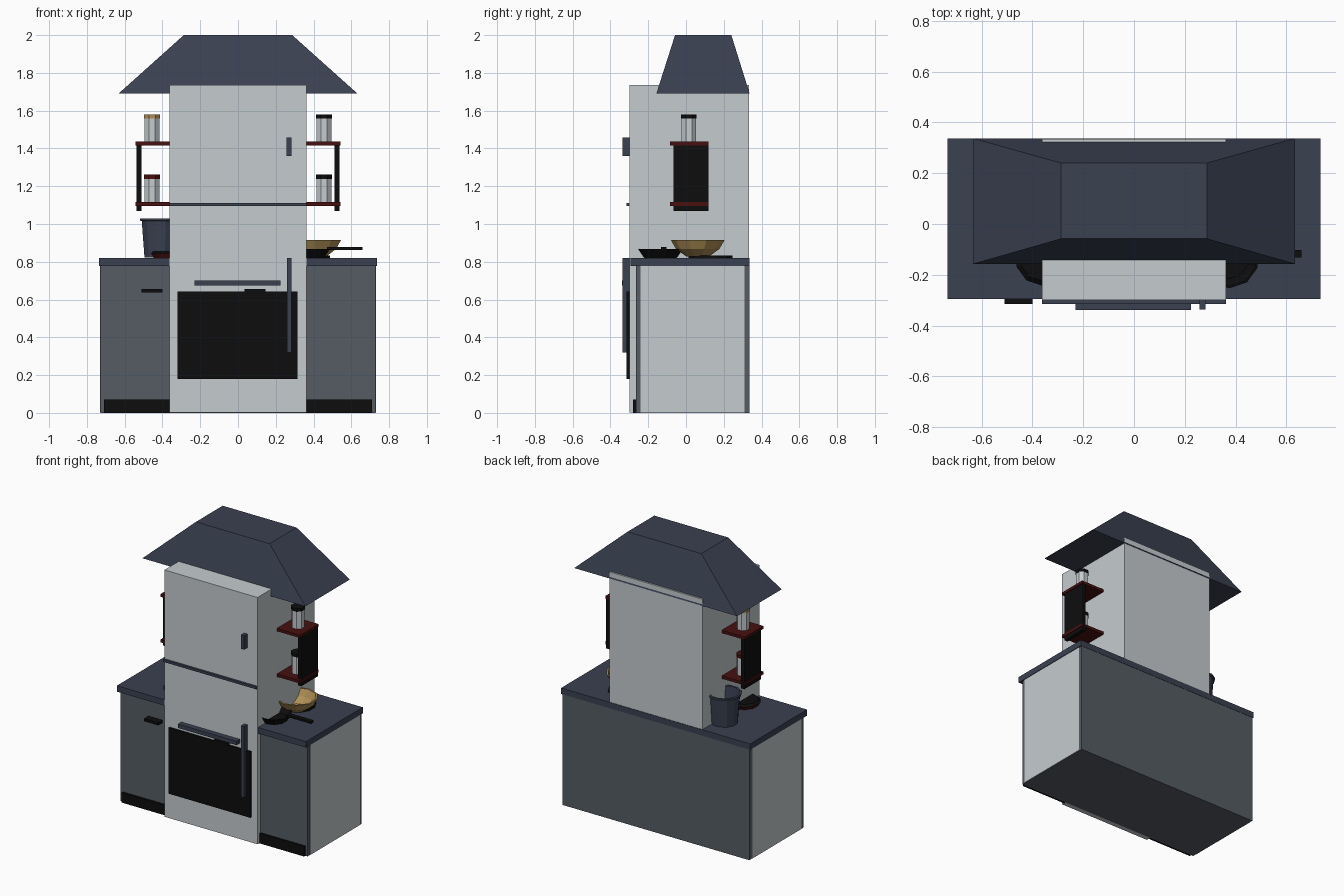
import bpy, bmesh, math

if "Cube" in bpy.data.objects:
    bpy.data.objects.remove(bpy.data.objects["Cube"])


def material(name, rgb):
    m = bpy.data.materials.new(name)
    m.diffuse_color = (*rgb, 1)
    m.use_nodes = True
    m.node_tree.nodes["Principled BSDF"].inputs["Base Color"].default_value = m.diffuse_color
    return m


LIGHT = material("pale grey", (0.56, 0.60, 0.62))
GREY = material("slate grey", (0.09, 0.107, 0.127))
NAVY = material("navy", (0.043, 0.052, 0.083))
BLACK = material("black", (0.004, 0.004, 0.004))
RED = material("dark red", (0.065, 0.005, 0.005))
WOOD = material("wood", (0.42, 0.27, 0.09))


def finish(name, bm, mat):
    bmesh.ops.recalc_face_normals(bm, faces=bm.faces)
    me = bpy.data.meshes.new(name)
    bm.to_mesh(me)
    bm.free()
    me.materials.append(mat)
    ob = bpy.data.objects.new(name, me)
    bpy.context.collection.objects.link(ob)
    return ob


def frustum(name, mat, low, high, z0, z1):
    """Box whose bottom and top rectangles (x0, x1, y0, y1) may differ."""
    bm = bmesh.new()
    rings = []
    for (x0, x1, y0, y1), z in ((low, z0), (high, z1)):
        rings.append([bm.verts.new((x, y, z)) for x, y in
                      ((x0, y0), (x1, y0), (x1, y1), (x0, y1))])
    a, b = rings
    bm.faces.new(a)
    bm.faces.new(b)
    for i in range(4):
        j = (i + 1) % 4
        bm.faces.new((a[i], a[j], b[j], b[i]))
    return finish(name, bm, mat)


def box(name, mat, x0, x1, y0, y1, z0, z1):
    r = (x0, x1, y0, y1)
    return frustum(name, mat, r, r, z0, z1)


def lathe(name, mat, cx, cy, profile, sides):
    """Turn a (radius, z) profile around a vertical axis; ends are capped."""
    bm = bmesh.new()
    rings = []
    for r, z in profile:
        rings.append([bm.verts.new((cx + r * math.cos((i + 0.5) * math.tau / sides),
                                    cy + r * math.sin((i + 0.5) * math.tau / sides), z))
                      for i in range(sides)])
    for a, b in zip(rings, rings[1:]):
        for i in range(sides):
            j = (i + 1) % sides
            bm.faces.new((a[i], a[j], b[j], b[i]))
    bm.faces.new(rings[0])
    bm.faces.new(rings[-1])
    return finish(name, bm, mat)


# Base cabinet, side panels and worktop
box("cabinet", GREY, -0.727, 0.727, -0.265, 0.335, 0, 0.78)
for s, side in ((-1, "left"), (1, "right")):
    xs = sorted((s * 0.70, s * 0.731))
    box(side + "_side_panel", LIGHT, *xs, -0.24, 0.31, 0.002, 0.778)
    xs = sorted((s * 0.36, s * 0.71))
    box(side + "_kickboard", BLACK, *xs, -0.28, -0.26, 0, 0.07)
    xs = sorted((s * 0.35, s * 0.735))
    box(side + "_worktop", NAVY, *xs, -0.295, 0.337, 0.778, 0.82)
box("worktop_back_edge", NAVY, -0.36, 0.36, 0.30, 0.337, 0.778, 0.82)

# Tall oven and fridge tower
box("tower", LIGHT, -0.362, 0.362, -0.30, 0.334, 0.001, 1.735)
box("tower_divider", NAVY, -0.362, 0.362, -0.315, -0.29, 1.095, 1.112)
box("oven_glass", BLACK, -0.32, 0.315, -0.315, -0.29, 0.18, 0.642)
box("oven_handle", NAVY, -0.23, 0.225, -0.338, -0.30, 0.675, 0.702)
box("oven_latch", BLACK, 0.035, 0.145, -0.316, -0.29, 0.64, 0.656)
box("lower_door_handle", NAVY, 0.26, 0.282, -0.336, -0.30, 0.32, 0.82)
box("upper_door_handle", NAVY, 0.258, 0.282, -0.336, -0.30, 1.36, 1.458)
box("cabinet_handle", BLACK, -0.51, -0.40, -0.315, -0.26, 0.638, 0.656)

# Extractor hood
frustum("hood", NAVY, (-0.633, 0.633, -0.157, 0.337),
        (-0.287, 0.287, -0.058, 0.24), 1.69, 2.0)

# Wall shelves with jars
LIDS = {(-1, 0): RED, (-1, 1): WOOD, (1, 0): BLACK, (1, 1): BLACK}
for s, side in ((-1, "left"), (1, "right")):
    xs = sorted((s * 0.512, s * 0.537))
    box(side + "_shelf_upright", BLACK, *xs, -0.065, 0.12, 1.068, 1.42)
    for level, z in enumerate((1.096, 1.416)):
        xs = sorted((s * 0.36, s * 0.542))
        box(f"{side}_shelf_{level}", RED, *xs, -0.085, 0.12, z, z + 0.02)
        cx, cy, base = s * 0.455, 0.015, z + 0.02
        top = base + 0.123
        lathe(f"{side}_jar_{level}", LIGHT, cx, cy, [(0.042, base), (0.042, top)], 8)
        lathe(f"{side}_jar_lid_{level}", LIDS[s, level], cx, cy,
              [(0.045, top), (0.045, top + 0.022)], 8)

# Stock pot, open at the top
lathe("pot", NAVY, -0.41, 0.16,
      [(0.088, 0.822), (0.103, 1.015), (0.113, 1.018), (0.113, 1.03),
       (0.098, 1.03), (0.082, 0.84)], 12)

# Shallow red dish with a black top
lathe("dish", RED, -0.36, -0.135, [(0.09, 0.82), (0.105, 0.845)], 10)
lathe("dish_top", BLACK, -0.36, -0.135, [(0.108, 0.845), (0.09, 0.858)], 10)

# Frying pan with its handle
lathe("frying_pan", BLACK, 0.375, -0.135,
      [(0.085, 0.82), (0.118, 0.868), (0.110, 0.868), (0.08, 0.832)], 10)
box("pan_handle", BLACK, 0.47, 0.66, -0.132, -0.102, 0.862, 0.877)

# Wooden bowl on a hob plate
lathe("hob_plate", BLACK, 0.37, 0.13, [(0.12, 0.82), (0.12, 0.832)], 12)
lathe("bowl", WOOD, 0.41, 0.062,
      [(0.06, 0.828), (0.115, 0.868), (0.142, 0.915), (0.130, 0.915),
       (0.105, 0.873), (0.055, 0.838)], 10)
